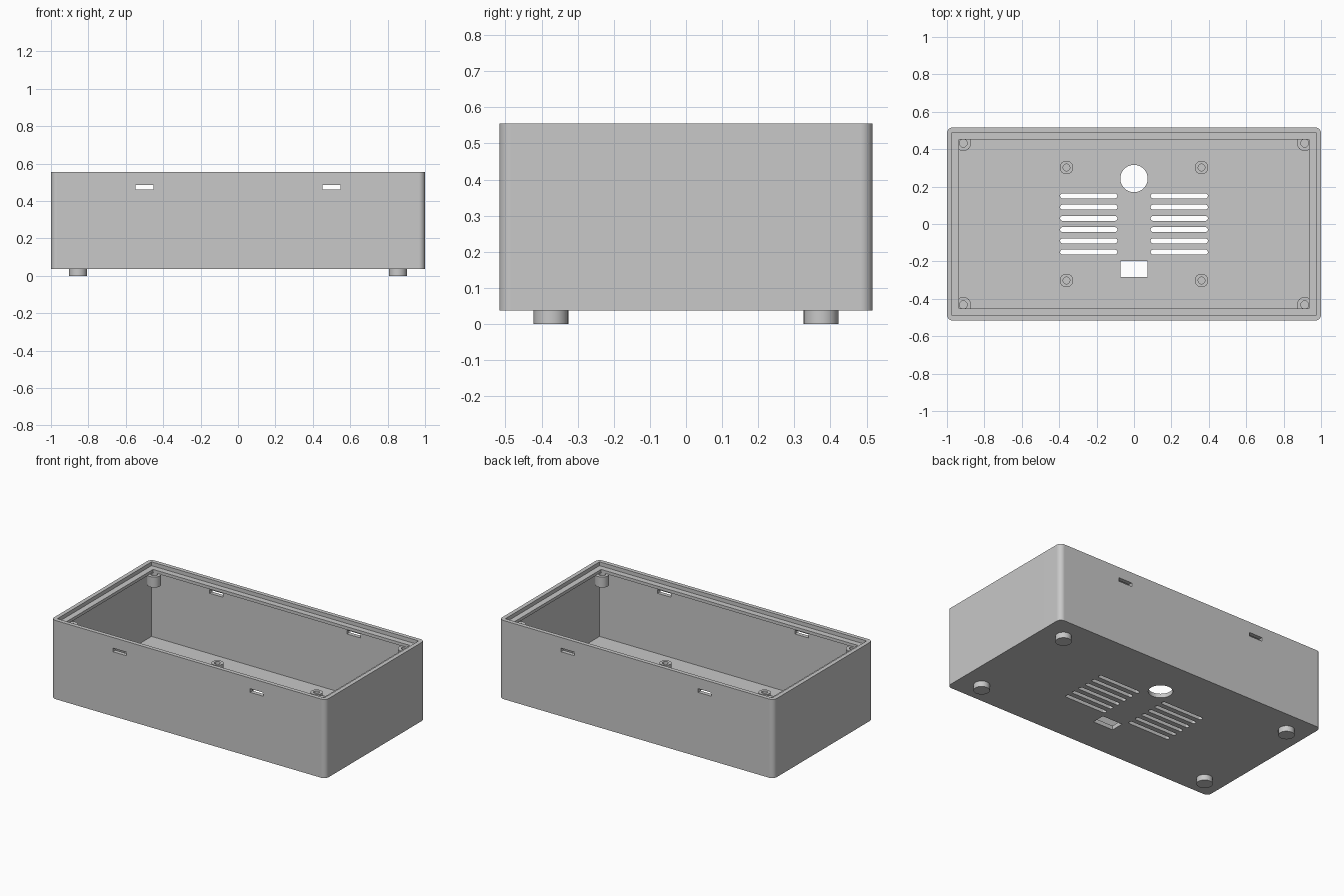
import bpy, bmesh, math

if "Cube" in bpy.data.objects:
    bpy.data.objects.remove(bpy.data.objects["Cube"])

grey = bpy.data.materials.new("plain grey")
grey.diffuse_color = (0.58, 0.58, 0.58, 1)
grey.use_nodes = True
grey.node_tree.nodes["Principled BSDF"].inputs["Base Color"].default_value = grey.diffuse_color

HX, HY = 1.0, 0.517                # half size of the case
Z0, TOP = 0.037, 0.555             # underside and rim
FLOOR = 0.064                      # inside floor
SHELF_LOW, SHELF_TOP = 0.51, 0.53  # lid shelf running round the inside
WALL, SHELF = 0.027, 0.065         # wall thickness, shelf reach from outside


def finish(name, bm):
    bmesh.ops.recalc_face_normals(bm, faces=bm.faces)
    me = bpy.data.meshes.new(name)
    bm.to_mesh(me)
    bm.free()
    ob = bpy.data.objects.new(name, me)
    bpy.context.collection.objects.link(ob)
    me.materials.append(grey)
    return ob


def rounded_rect(cx, cy, hx, hy, r=0.0, seg=8):
    """Outline of a rectangle with rounded corners."""
    corners = ((1, 1), (-1, 1), (-1, -1), (1, -1))
    if r == 0:
        return [(cx + sx * hx, cy + sy * hy) for sx, sy in corners]
    pts = []
    for i, (sx, sy) in enumerate(corners):
        for k in range(seg + 1):
            a = math.pi / 2 * (i + k / seg)
            p = (cx + sx * (hx - r) + r * math.cos(a), cy + sy * (hy - r) + r * math.sin(a))
            if not pts or math.dist(p, pts[-1]) > 1e-5:
                pts.append(p)
    if math.dist(pts[0], pts[-1]) < 1e-5:
        pts.pop()
    return pts


def circle(cx, cy, r, n=32):
    return [(cx + r * math.cos(2 * math.pi * i / n), cy + r * math.sin(2 * math.pi * i / n)) for i in range(n)]


def prism(name, outline, z0, z1):
    bm = bmesh.new()
    face = bm.faces.new([bm.verts.new((x, y, z0)) for x, y in outline])
    ext = bmesh.ops.extrude_face_region(bm, geom=[face], use_keep_orig=True)
    for v in ext["geom"]:
        if isinstance(v, bmesh.types.BMVert):
            v.co.z = z1
    return finish(name, bm)


def cup(name, cx, cy, r_out, r_in, z0, z1, z_hole):
    """Cylinder with a blind screw hole from the top."""
    bm = bmesh.new()
    n = 32
    rings = [[bm.verts.new((x, y, z)) for x, y in circle(cx, cy, r, n)]
             for r, z in ((r_out, z0), (r_out, z1), (r_in, z1), (r_in, z_hole))]
    for a, b in zip(rings, rings[1:]):
        for i in range(n):
            j = (i + 1) % n
            bm.faces.new((a[i], a[j], b[j], b[i]))
    bm.faces.new(rings[0])
    bm.faces.new(rings[-1])
    return finish(name, bm)


def smooth(ob):
    bpy.ops.object.select_all(action='DESELECT')
    ob.select_set(True)
    bpy.context.view_layer.objects.active = ob
    bpy.ops.object.shade_smooth_by_angle(angle=math.radians(35))
    mod = ob.modifiers.new("flat_faces", 'WEIGHTED_NORMAL')
    mod.keep_sharp = True


# case body and everything cut out of it
body = prism("case_body", rounded_rect(0, 0, HX, HY, 0.033), Z0, TOP)
cuts = [
    prism("cavity_cut", rounded_rect(0, 0, HX - WALL, HY - WALL), FLOOR, SHELF_LOW),
    prism("shelf_opening_cut", rounded_rect(0, 0, HX - SHELF, HY - SHELF), 0.3, 0.7),
    prism("lid_rebate_cut", rounded_rect(0, 0, HX - WALL, HY - WALL), SHELF_TOP, 0.7),
    prism("round_port_cut", circle(0, 0.243, 0.073, 48), -0.1, 0.2),
    prism("square_port_cut", rounded_rect(0, -0.24, 0.073, 0.043), -0.1, 0.2),
]
for s in (-1, 1):
    # clip slots through the front and back walls
    cuts.append(prism("clip_slot_cut", rounded_rect(s * 0.5, 0, 0.049, 0.7), 0.461, 0.485))
    # floor vents
    for i in range(6):
        cuts.append(prism("vent_cut", rounded_rect(s * 0.242, -0.15 + 0.06 * i, 0.153, 0.0133, 0.0133, 6), -0.1, 0.2))

bpy.context.view_layer.objects.active = body
for c in cuts:
    mod = body.modifiers.new("cut", 'BOOLEAN')
    mod.operation = 'DIFFERENCE'
    mod.solver = 'EXACT'
    mod.object = c
    bpy.ops.object.modifier_apply(modifier=mod.name)
    bpy.data.objects.remove(c)
smooth(body)

# feet, board standoffs and lid screw posts, one of each per quadrant
for sx in (-1, 1):
    for sy in (-1, 1):
        smooth(prism("foot", circle(sx * 0.855, sy * 0.374, 0.048), 0, Z0 + 0.005))
        smooth(cup("board_standoff", sx * 0.361, sy * 0.302, 0.036, 0.018, FLOOR - 0.005, 0.126, FLOOR + 0.002))
        smooth(cup("lid_screw_post", sx * 0.913, sy * 0.432, 0.042, 0.021, 0.443, SHELF_LOW + 0.002, 0.453))
